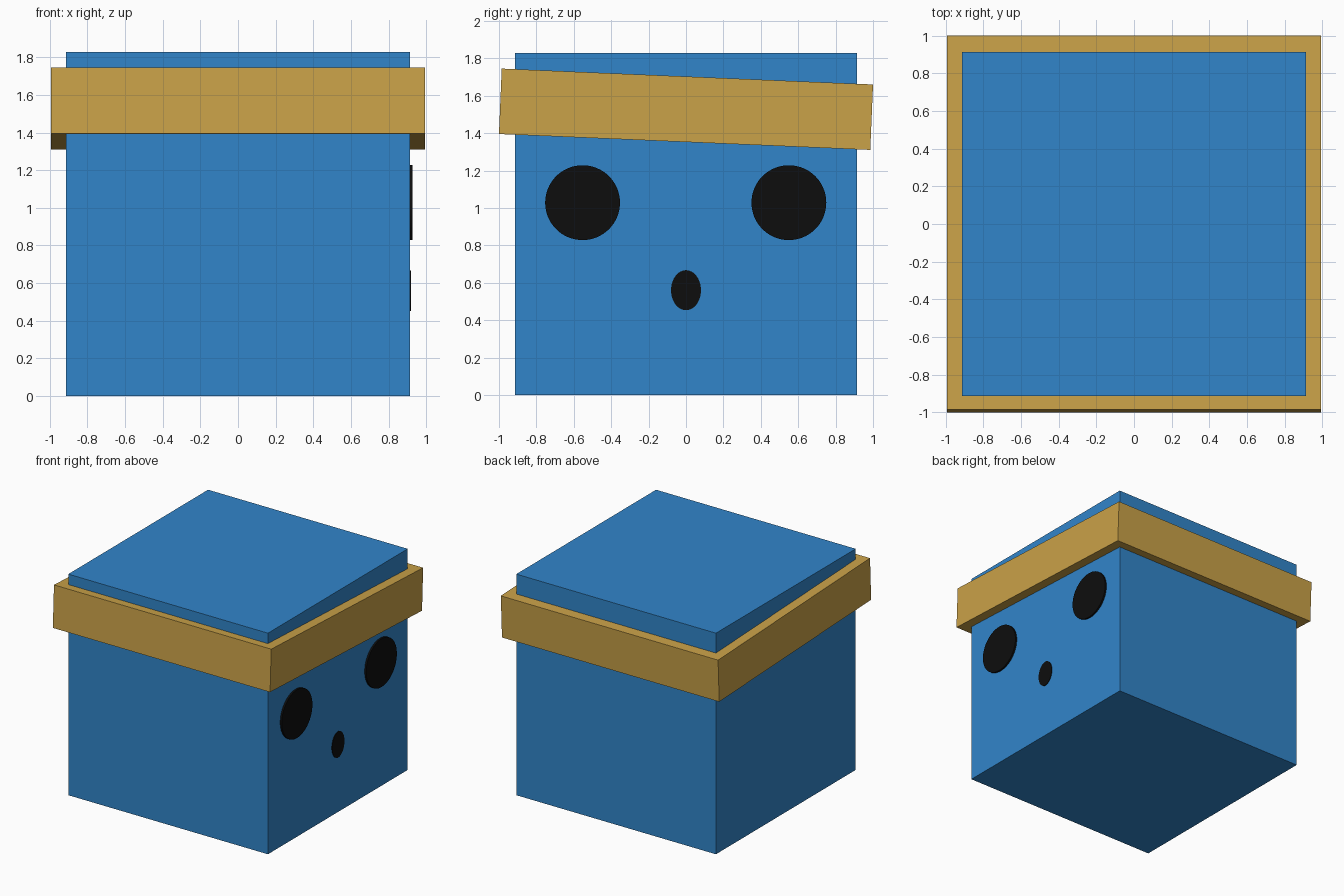
import bpy
from math import radians

if "Cube" in bpy.data.objects:
    bpy.data.objects.remove(bpy.data.objects["Cube"])


def material(name, rgb):
    mat = bpy.data.materials.new(name)
    mat.diffuse_color = (*rgb, 1.0)
    mat.use_nodes = True
    mat.node_tree.nodes["Principled BSDF"].inputs["Base Color"].default_value = mat.diffuse_color
    return mat


blue = material("blue", (0.031, 0.235, 0.59))
gold = material("gold", (0.59, 0.36, 0.065))
black = material("black", (0.004, 0.004, 0.004))


def box(name, loc, size, mat, tilt=0.0):
    bpy.ops.mesh.primitive_cube_add(size=1, location=loc, rotation=(tilt, 0, 0))
    ob = bpy.context.object
    ob.name = name
    ob.scale = size
    ob.data.materials.append(mat)


def disc(name, y, z, ry, rz, x_outer, mat, depth=0.03):
    # Thin round plate on the +x side, sunk slightly into the body
    bpy.ops.mesh.primitive_cylinder_add(
        vertices=64, radius=1, depth=depth,
        location=(x_outer - depth / 2, y, z), rotation=(0, radians(90), 0))
    ob = bpy.context.object
    ob.name = name
    ob.scale = (rz, ry, 1)
    ob.data.materials.append(mat)
    bpy.ops.object.shade_smooth_by_angle(angle=radians(30))


# Cube body
box("body", (0, 0, 0.914), (1.826, 1.826, 1.828), blue)

# Headband, tipped down towards the back
box("headband", (0, 0, 1.5275), (1.987, 1.987, 0.35), gold, radians(-2.45))

# Face on the right side
for side, y in (("left", -0.553), ("right", 0.55)):
    disc(side + "_eye", y, 1.028, 0.2, 0.2, 0.928, black)
disc("mouth", 0, 0.56, 0.08, 0.107, 0.918, black)
